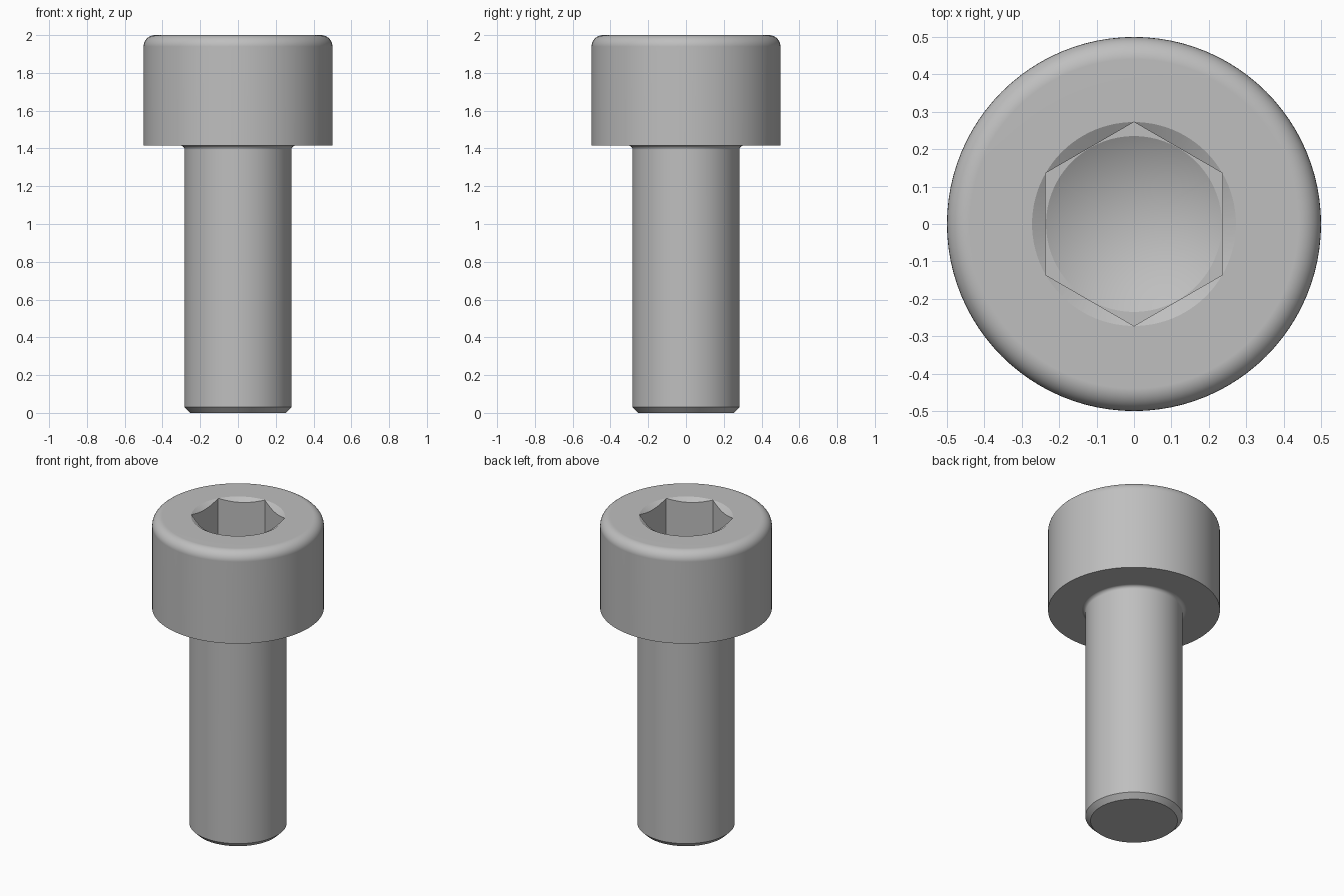
import bpy, bmesh
from math import pi, sin, cos, tan, radians

if "Cube" in bpy.data.objects:
    bpy.data.objects.remove(bpy.data.objects["Cube"])

STEPS = 96
HEIGHT, HEAD_BASE = 2.0, 1.415
HEAD_R, SHANK_R = 0.5, 0.283
HEX_FLAT = 0.236
HEX_R = HEX_FLAT / cos(pi / 6)
FLOOR = 1.71
SLOPE = tan(radians(30))

steel = bpy.data.materials.new("steel_grey")
steel.use_nodes = True
colour = (0.52, 0.52, 0.52, 1)
steel.diffuse_color = colour
steel.node_tree.nodes["Principled BSDF"].inputs["Base Color"].default_value = colour


def arc(cx, cz, r, start, end, n=8):
    """Points on an arc in the radius/height plane, angles in degrees."""
    angles = [radians(start + (end - start) * i / n) for i in range(n + 1)]
    return [(cx + r * cos(a), cz + r * sin(a)) for a in angles]


def lathe(name, profile, steps=STEPS):
    """Revolve a profile of (radius, height) points round the z axis."""
    bm = bmesh.new()
    verts = [bm.verts.new((0, r, z)) for r, z in profile]
    edges = [bm.edges.new(pair) for pair in zip(verts, verts[1:])]
    bmesh.ops.spin(bm, geom=verts + edges, cent=(0, 0, 0), axis=(0, 0, 1),
                   angle=2 * pi, steps=steps, use_merge=True)
    bmesh.ops.remove_doubles(bm, verts=bm.verts, dist=1e-5)
    bmesh.ops.dissolve_limit(bm, angle_limit=1e-4, verts=bm.verts, edges=bm.edges)
    bmesh.ops.recalc_face_normals(bm, faces=bm.faces)
    mesh = bpy.data.meshes.new(name)
    bm.to_mesh(mesh)
    bm.free()
    mesh.materials.append(steel)
    obj = bpy.data.objects.new(name, mesh)
    bpy.context.collection.objects.link(obj)
    return obj


# Shank with chamfered tip, neck fillet and rounded head
round_r, neck_r = 0.06, 0.022
screw = lathe("cap_screw", [
    (0, 0), (SHANK_R - 0.03, 0), (SHANK_R, 0.03),
    *arc(SHANK_R + neck_r, HEAD_BASE - neck_r, neck_r, 180, 90),
    (HEAD_R, HEAD_BASE),
    *arc(HEAD_R - round_r, HEIGHT - round_r, round_r, 0, 90),
    (0, HEIGHT)])

# Hexagonal socket, its drilled conical bottom and the countersunk rim
above = 0.1
cutters = [
    lathe("socket_cutter", [(0, FLOOR), (HEX_R, FLOOR),
                            (HEX_R, HEIGHT + above), (0, HEIGHT + above)], 6),
    lathe("drill_cutter", [(0, FLOOR - HEX_FLAT * SLOPE), (HEX_FLAT - 0.001, FLOOR),
                           (0, FLOOR + above)]),
    lathe("rim_cutter", [(0, HEIGHT - HEX_R * SLOPE),
                         (HEX_R + above / SLOPE, HEIGHT + above),
                         (0, HEIGHT + above)]),
]

bpy.ops.object.select_all(action="DESELECT")
bpy.context.view_layer.objects.active = screw
screw.select_set(True)
for cutter in cutters:
    cut = screw.modifiers.new(cutter.name, "BOOLEAN")
    cut.operation = "DIFFERENCE"
    cut.solver = "EXACT"
    cut.object = cutter
    bpy.ops.object.modifier_apply(modifier=cut.name)
    bpy.data.objects.remove(cutter)

# Smooth round surfaces, crisp edges and flat ends
bpy.ops.object.shade_smooth_by_angle(angle=radians(25))
weighted = screw.modifiers.new("flat_ends", "WEIGHTED_NORMAL")
weighted.keep_sharp = True
